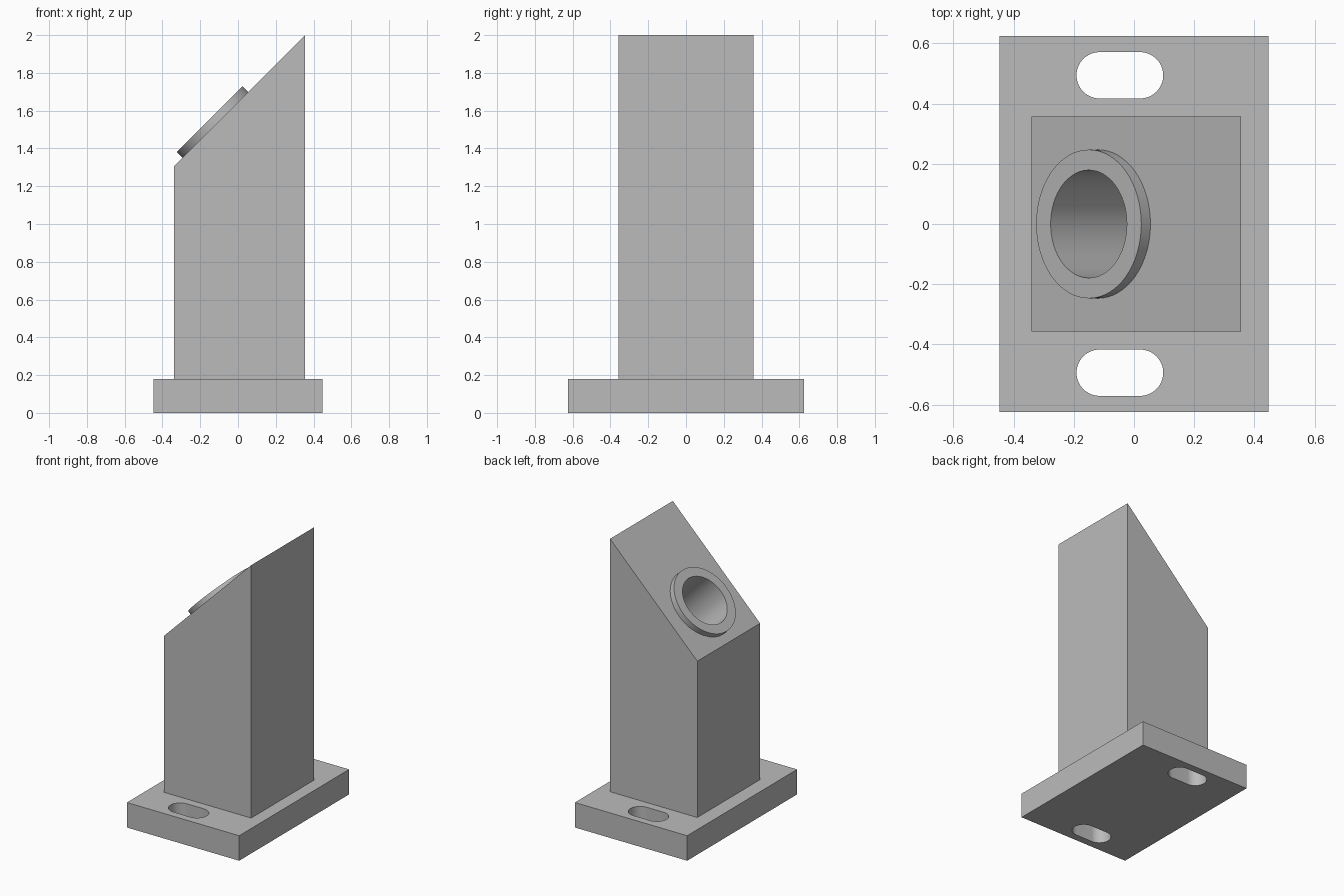
import bpy, bmesh, math
from mathutils import Matrix, Vector

cube = bpy.data.objects.get("Cube")
if cube:
    bpy.data.objects.remove(cube, do_unlink=True)

grey = bpy.data.materials.new("plain grey")
grey.use_nodes = True
colour = (0.5, 0.5, 0.5, 1)
grey.diffuse_color = colour
grey.node_tree.nodes["Principled BSDF"].inputs["Base Color"].default_value = colour


def prism(name, profile, depth, matrix):
    """Extrude a flat outline along its local z, then place it."""
    bm = bmesh.new()
    face = bm.faces.new([bm.verts.new((x, y, 0)) for x, y in profile])
    out = bmesh.ops.extrude_face_region(bm, geom=[face])
    verts = [v for v in out["geom"] if isinstance(v, bmesh.types.BMVert)]
    bmesh.ops.translate(bm, verts=verts, vec=(0, 0, depth))
    bmesh.ops.recalc_face_normals(bm, faces=bm.faces)
    bm.transform(matrix)
    mesh = bpy.data.meshes.new(name)
    bm.to_mesh(mesh)
    bm.free()
    mesh.materials.append(grey)
    obj = bpy.data.objects.new(name, mesh)
    bpy.context.collection.objects.link(obj)
    return obj


def rounded(radius, half_length=0, steps=32):
    """Circle outline, or a slot outline when stretched along x."""
    points = []
    for side in (1, -1):
        count = steps + 1 if half_length else steps
        for i in range(count):
            a = math.pi * (i / steps - 0.5)
            points.append((side * (half_length + radius * math.cos(a)),
                           side * radius * math.sin(a)))
    return points


def cut(target, cutter):
    mod = target.modifiers.new("cut", "BOOLEAN")
    mod.operation = "DIFFERENCE"
    mod.solver = "EXACT"
    mod.object = cutter
    bpy.context.view_layer.objects.active = target
    bpy.ops.object.modifier_apply(modifier=mod.name)


# Foot plate with two mounting slots
BASE_TOP = 0.18
w, d = 0.447, 0.625
base = prism("base_plate", [(-w, -d), (w, -d), (w, d), (-w, d)], BASE_TOP, Matrix())
cutters = []
for y in (-0.494, 0.494):
    slot = prism("slot_cutter", rounded(0.077, 0.067), 0.4,
                 Matrix.Translation((-0.047, y, -0.1)))
    cut(base, slot)
    cutters.append(slot)

# Column with a sloping top, drawn in the xz plane and extruded along y
column = prism("column", [(-0.34, BASE_TOP), (0.355, BASE_TOP), (0.355, 2), (-0.34, 1.305)],
               0.714, Matrix.Translation((0, 0.357, 0)) @ Matrix.Rotation(math.pi / 2, 4, "X"))

# Raised collar and blind bore, square to the slope
slope = Matrix.Translation((-0.12, 0, 1.525)) @ Matrix.Rotation(-math.pi / 4, 4, "Y")
collar = prism("collar", rounded(0.247), 0.043, slope)
bore = prism("bore_cutter", rounded(0.179), 0.6, slope @ Matrix.Translation((0, 0, -0.45)))
for part in (column, collar):
    cut(part, bore)
cutters.append(bore)

for cutter in cutters:
    bpy.data.objects.remove(cutter, do_unlink=True)

# Smooth the round walls, keep the edges sharp
bpy.ops.object.select_all(action="DESELECT")
for part in (base, column, collar):
    part.select_set(True)
bpy.context.view_layer.objects.active = base
bpy.ops.object.shade_smooth_by_angle(angle=math.radians(30))
